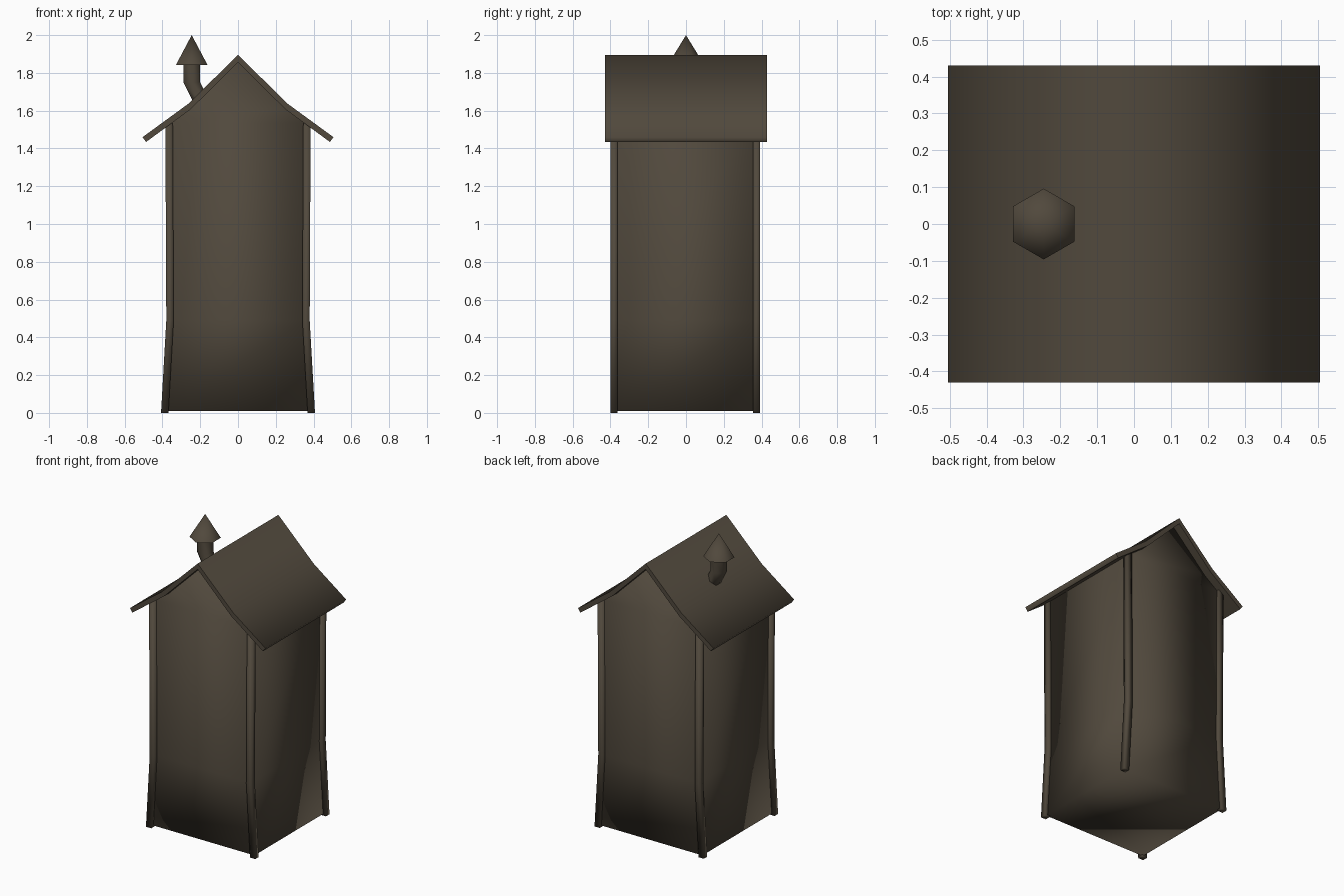
import bpy, bmesh, math

if "Cube" in bpy.data.objects:
    bpy.data.objects.remove(bpy.data.objects["Cube"])

wood = bpy.data.materials.new("dark brown wood")
wood.diffuse_color = (0.082, 0.066, 0.046, 1)
wood.use_nodes = True
wood.node_tree.nodes["Principled BSDF"].inputs["Base Color"].default_value = wood.diffuse_color


def loft(name, rings, angle=180):
    """Skin a list of equal-length point rings, cap both ends, shade smooth below angle."""
    bm = bmesh.new()
    rows = [[bm.verts.new(p) for p in ring] for ring in rings]
    n = len(rows[0])
    for a, b in zip(rows, rows[1:]):
        for i in range(n):
            j = (i + 1) % n
            bm.faces.new((a[i], a[j], b[j], b[i]))
    bm.faces.new(rows[0])
    bm.faces.new(rows[-1])
    bmesh.ops.remove_doubles(bm, verts=bm.verts, dist=0.0005)
    bmesh.ops.recalc_face_normals(bm, faces=bm.faces)
    for f in bm.faces:
        f.smooth = True
    for e in bm.edges:
        if e.is_manifold and e.calc_face_angle(0) > math.radians(angle):
            e.smooth = False
    me = bpy.data.meshes.new(name)
    bm.to_mesh(me)
    bm.free()
    me.materials.append(wood)
    ob = bpy.data.objects.new(name, me)
    bpy.context.collection.objects.link(ob)
    return ob


def rect(cx, cy, hx, hy, z):
    return [(cx - hx, cy - hy, z), (cx + hx, cy - hy, z),
            (cx + hx, cy + hy, z), (cx - hx, cy + hy, z)]


def hexagon(cx, r, z):
    return [(cx + r * math.sin(k * math.pi / 3), r * math.cos(k * math.pi / 3), z)
            for k in range(6)]


# walls with flared foot and gable
loft("walls", [rect(0, 0, hx, 0.375, z) for hx, z in
               [(0.385, 0.01), (0.357, 0.49), (0.362, 1.535), (0.26, 1.612), (0.001, 1.865)]])

# four bent corner posts
for sx, side in ((-1, "left"), (1, "right")):
    for y, end in ((-0.38, "front"), (0.374, "back")):
        loft(f"{end}_{side}_post",
             [rect(sx * x, y, 0.0195, 0.0185, z)
              for x, z in [(0.388, 0), (0.360, 0.49), (0.365, 1.535)]])

# kinked roof slab, profile run from front to back
outer = [(-0.505, 1.46), (-0.265, 1.635), (0, 1.895), (0.265, 1.635), (0.505, 1.46)]
inner = [(0.487, 1.434), (0.25, 1.608), (0, 1.856), (-0.25, 1.608), (-0.487, 1.434)]
loft("roof", [[(x, y, z) for x, z in outer + inner] for y in (-0.43, 0.43)], 89.5)

# bent chimney pipe and its pointed cap
loft("chimney_pipe", [hexagon(x, 0.051, z) for x, z in
                      [(-0.18, 1.62), (-0.245, 1.75), (-0.245, 1.86)]], 70)
loft("chimney_cap", [hexagon(-0.245, r, z) for r, z in
                     [(0.096, 1.843), (0.0001, 2.0)]], 80)
